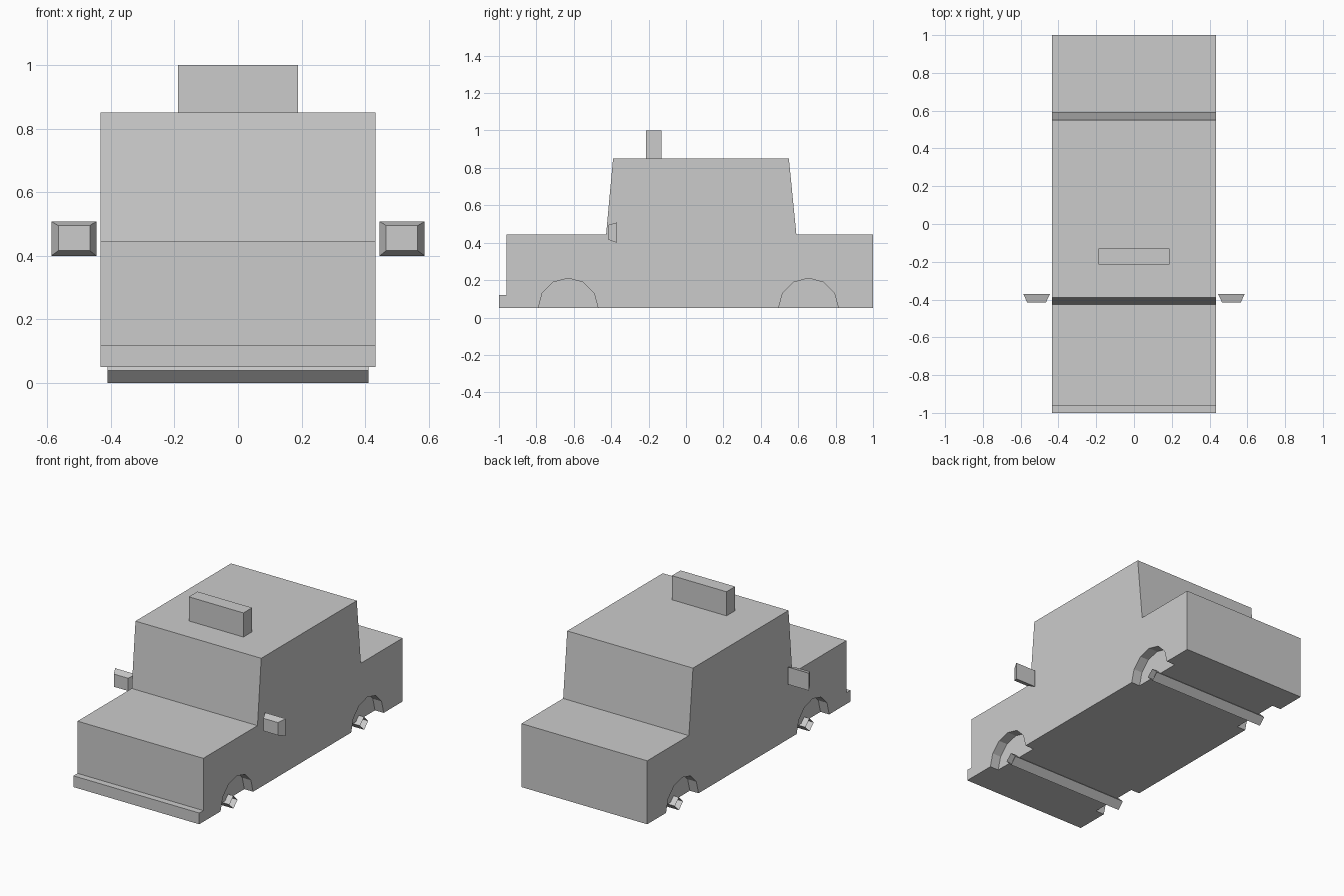
import bpy
import bmesh
from math import cos, sin, pi

if "Cube" in bpy.data.objects:
    bpy.data.objects.remove(bpy.data.objects["Cube"])


def finish(bm, name):
    bmesh.ops.recalc_face_normals(bm, faces=bm.faces)
    mesh = bpy.data.meshes.new(name)
    bm.to_mesh(mesh)
    bm.free()
    obj = bpy.data.objects.new(name, mesh)
    bpy.context.collection.objects.link(obj)
    return obj


def loft(bm, ring_a, ring_b, caps=True):
    """Join two rings of points with side faces, optionally capped."""
    a = [bm.verts.new(p) for p in ring_a]
    b = [bm.verts.new(p) for p in ring_b]
    n = len(a)
    for i in range(n):
        j = (i + 1) % n
        bm.faces.new((a[i], a[j], b[j], b[i]))
    if caps:
        bm.faces.new(a[::-1])
        bm.faces.new(b)


def prism(bm, profile, x0, x1, caps=True):
    """Sweep a (y, z) profile along x."""
    loft(bm, [(x0, y, z) for y, z in profile],
         [(x1, y, z) for y, z in profile], caps)


def circle(y, z, r, n):
    return [(y + r * cos(2 * pi * i / n), z + r * sin(2 * pi * i / n)) for i in range(n)]


def rect_y(x0, x1, z0, z1, y):
    return [(x0, y, z0), (x1, y, z0), (x1, y, z1), (x0, y, z1)]


HALF = 0.433
WHEEL_Y = {"front": -0.63, "rear": 0.655}

# Body: side outline with bumper lip, hood, cabin and trunk
bm = bmesh.new()
prism(bm, [(-1, 0.05), (1, 0.05), (1, 0.445), (0.59, 0.445), (0.55, 0.85),
           (-0.39, 0.85), (-0.427, 0.445), (-0.96, 0.445), (-0.96, 0.12), (-1, 0.12)],
      -HALF, HALF)
body = finish(bm, "car_body")

# Wheel arches: shallow twelve-sided recesses on both sides
bm = bmesh.new()
for y in WHEEL_Y.values():
    for side in (-1, 1):
        prism(bm, circle(y, 0.05, 0.16, 12), side * (HALF - 0.06), side * (HALF + 0.1))
cutter = finish(bm, "wheel_arch_cutter")
cutter.hide_render = True
cutter.hide_viewport = True
cut = body.modifiers.new("wheel_arches", 'BOOLEAN')
cut.operation = 'DIFFERENCE'
cut.solver = 'EXACT'
cut.object = cutter

# Axles: open four-sided tubes
for name, y in WHEEL_Y.items():
    bm = bmesh.new()
    prism(bm, circle(y, 0.04, 0.04, 4), -0.41, 0.41, caps=False)
    finish(bm, name + "_axle")

# Roof sign
bm = bmesh.new()
loft(bm, rect_y(-0.188, 0.188, 0.85, 1.0, -0.215), rect_y(-0.188, 0.188, 0.85, 1.0, -0.13))
finish(bm, "roof_sign")

# Side mirrors: housings tapering towards the front
for name, s in (("left", -1), ("right", 1)):
    bm = bmesh.new()
    loft(bm, rect_y(s * 0.466, s * 0.565, 0.416, 0.495, -0.415),
         rect_y(s * 0.445, s * 0.587, 0.40, 0.508, -0.37))
    finish(bm, name + "_side_mirror")
